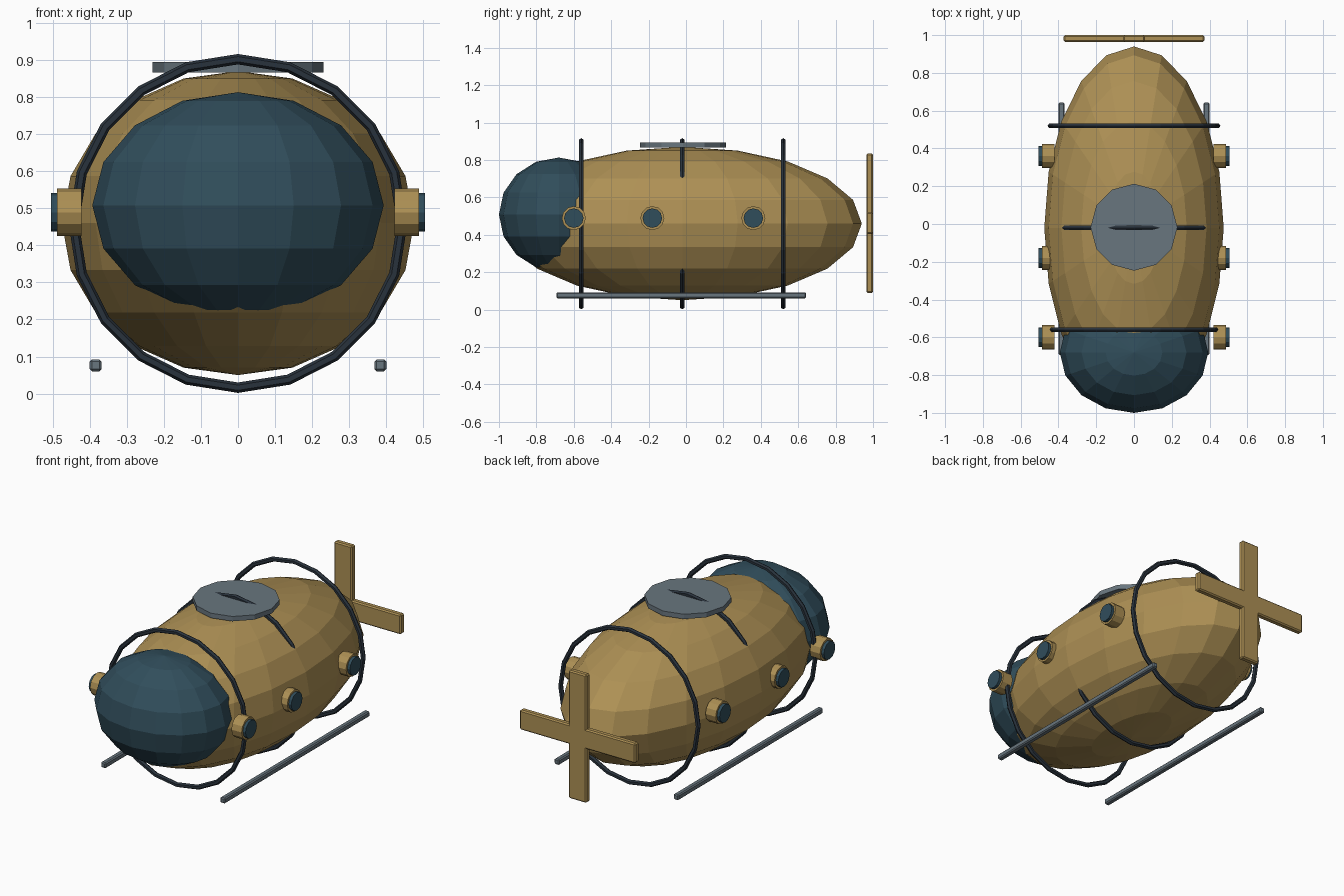
import bpy, math

if "Cube" in bpy.data.objects:
    bpy.data.objects.remove(bpy.data.objects["Cube"])

def material(name, rgb):
    m = bpy.data.materials.new(name)
    m.diffuse_color = (*rgb, 1)
    m.use_nodes = True
    m.node_tree.nodes["Principled BSDF"].inputs["Base Color"].default_value = m.diffuse_color
    return m

BRASS = material("brass", (0.42, 0.28, 0.09))
GLASS = material("dark_glass", (0.03, 0.075, 0.105))
IRON = material("dark_iron", (0.022, 0.032, 0.045))
STEEL = material("steel", (0.14, 0.18, 0.21))

def finish(name, mat):
    ob = bpy.context.object
    ob.name = name
    ob.data.materials.append(mat)
    return ob

def ellipsoid(name, loc, radii, segs, rings, mat):
    bpy.ops.mesh.primitive_uv_sphere_add(segments=segs, ring_count=rings, radius=1, location=loc)
    bpy.context.object.scale = radii
    return finish(name, mat)

def cylinder(name, loc, radius, depth, mat, rot=(0, 0, 0)):
    bpy.ops.mesh.primitive_cylinder_add(vertices=12, radius=radius, depth=depth, location=loc, rotation=rot)
    return finish(name, mat)

def box(name, loc, size, bevel, mat):
    bpy.ops.mesh.primitive_cube_add(size=1, location=loc)
    ob = bpy.context.object
    ob.scale = size
    bpy.ops.object.transform_apply(location=False, rotation=False, scale=True)
    b = ob.modifiers.new("bevel", 'BEVEL')
    b.width, b.segments = bevel, 1
    return finish(name, mat)

# Hull and front viewing dome
ellipsoid("hull", (0, -0.02, 0.46), (0.475, 0.96, 0.41), 20, 10, BRASS)
ellipsoid("front_dome", (0, -0.68, 0.508), (0.393, 0.32, 0.305), 16, 8, GLASS)

# Hull bands
for i, y in enumerate((-0.56, -0.02, 0.52)):
    bpy.ops.mesh.primitive_torus_add(major_segments=20, minor_segments=6, major_radius=0.443,
                                     minor_radius=0.014, location=(0, y, 0.459),
                                     rotation=(math.pi / 2, 0, 0))
    finish(f"hull_band_{i + 1}", IRON)

# Top hatch
cylinder("top_hatch", (0, -0.017, 0.88), 0.23, 0.028, STEEL)

# Portholes and skids on both sides
for side, s in (("right", 1), ("left", -1)):
    turn = (0, s * math.pi / 2, 0)
    for i, y in enumerate((-0.60, -0.18, 0.36)):
        cylinder(f"{side}_porthole_rim_{i + 1}", (s * 0.455, y, 0.489), 0.064, 0.066, BRASS, turn)
        cylinder(f"{side}_porthole_glass_{i + 1}", (s * 0.473, y, 0.489), 0.052, 0.064, GLASS, turn)
    box(f"{side}_skid", (s * 0.384, -0.025, 0.076), (0.032, 1.335, 0.032), 0.006, STEEL)

# Propeller
box("propeller_blade_vertical", (0, 0.982, 0.462), (0.115, 0.036, 0.745), 0.007, BRASS)
box("propeller_blade_horizontal", (0, 0.982, 0.462), (0.745, 0.036, 0.115), 0.007, BRASS)
